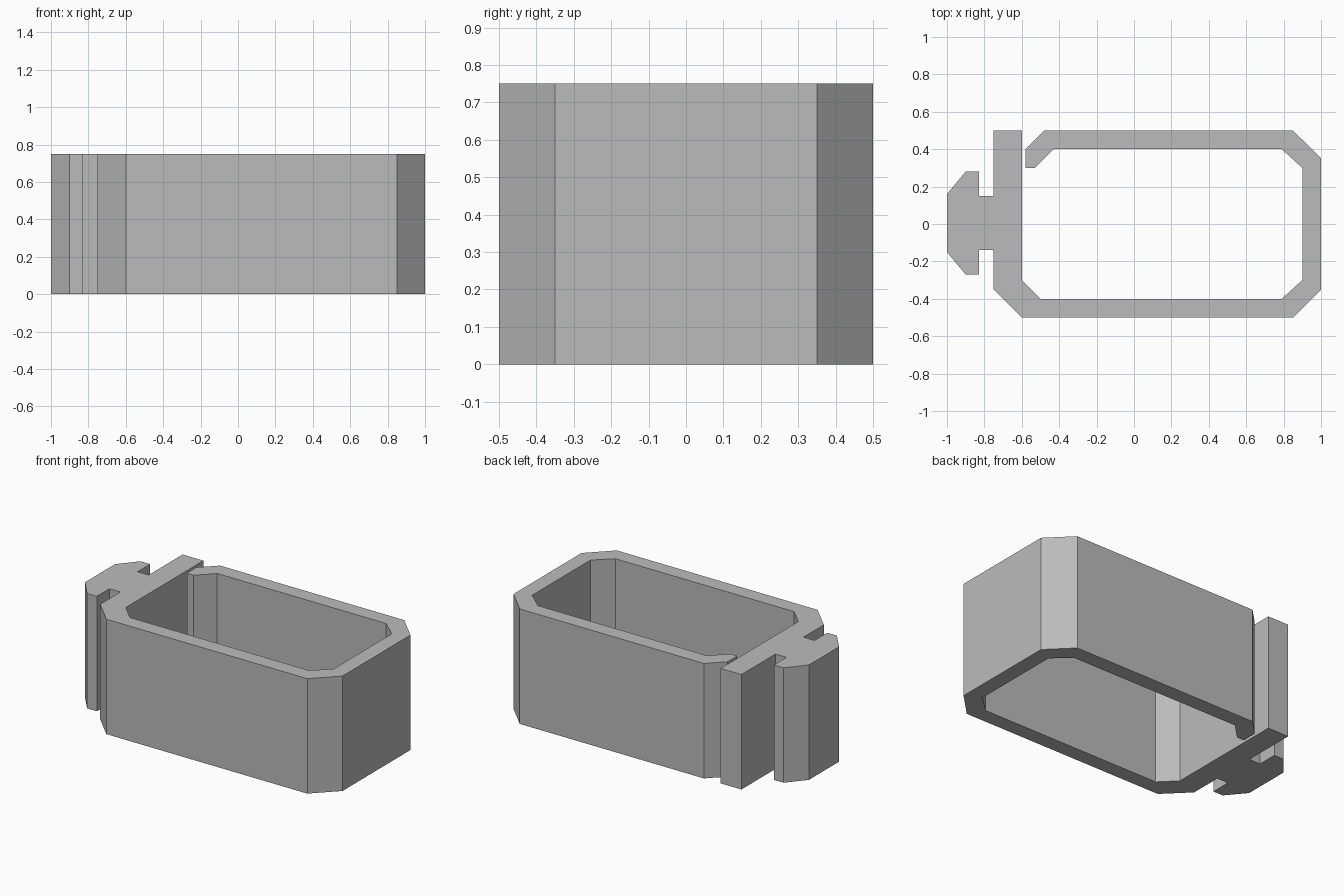
import bpy
import bmesh
from mathutils import Vector

HEIGHT = 0.75

default_cube = bpy.data.objects.get("Cube")
if default_cube:
    bpy.data.objects.remove(default_cube, do_unlink=True)


def make_material(name, color):
    material = bpy.data.materials.new(name)
    material.use_nodes = True
    material.diffuse_color = color
    material.node_tree.nodes["Principled BSDF"].inputs["Base Color"].default_value = color
    return material


def extrude_profile(name, profile, height, material):
    """Fill a closed outline on the ground and raise it into a flat-shaded solid."""
    bm = bmesh.new()
    base = bm.faces.new([bm.verts.new((x, y, 0)) for x, y in profile])
    raised = bmesh.ops.extrude_face_region(bm, geom=[base], use_keep_orig=True)["geom"]
    top_verts = [item for item in raised if isinstance(item, bmesh.types.BMVert)]
    bmesh.ops.translate(bm, verts=top_verts, vec=Vector((0, 0, height)))
    bmesh.ops.recalc_face_normals(bm, faces=bm.faces)
    mesh = bpy.data.meshes.new(name)
    bm.to_mesh(mesh)
    bm.free()
    mesh.materials.append(material)
    part = bpy.data.objects.new(name, mesh)
    bpy.context.collection.objects.link(part)
    return part


# Inner side of the band, from the upright bar round to the open end
inner_wall = [(-0.75, 0.5), (-0.6, 0.5), (-0.6, -0.3), (-0.5, -0.4), (0.79, -0.4),
              (0.9, -0.3), (0.9, 0.3), (0.79, 0.4), (-0.43, 0.4)]

# Hooked lip beside the narrow gap
lip = [(-0.53, 0.3), (-0.58, 0.3), (-0.58, 0.4), (-0.48, 0.5)]

# Outer side of the band, back to the upright bar
outer_wall = [(0.85, 0.5), (1, 0.35), (1, -0.35), (0.85, -0.5), (-0.6, -0.5), (-0.75, -0.35)]

# Mounting rail: narrow neck and wider chamfered head
rail = [(-0.75, -0.14), (-0.83, -0.14), (-0.83, -0.27), (-0.9, -0.27), (-1, -0.15),
        (-1, 0.16), (-0.9, 0.28), (-0.83, 0.28), (-0.83, 0.15), (-0.75, 0.15)]

grey = make_material("plain grey", (0.5, 0.5, 0.5, 1))
extrude_profile("cable_clip", inner_wall + lip + outer_wall + rail, HEIGHT, grey)
